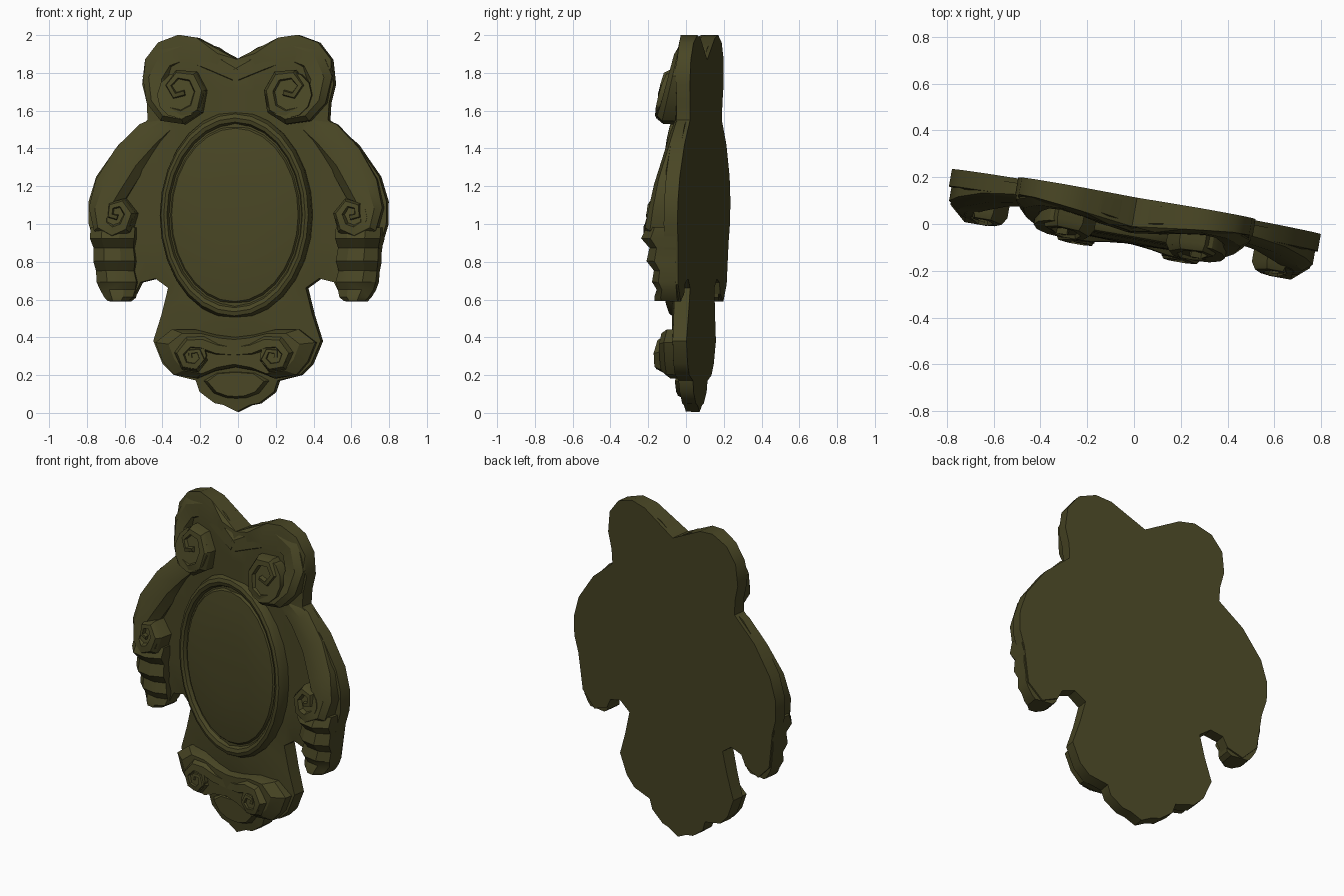
import bpy, bmesh, math
from mathutils import Matrix, Vector
from mathutils.geometry import delaunay_2d_cdt

cube = bpy.data.objects.get("Cube")
if cube:
    bpy.data.objects.remove(cube, do_unlink=True)

olive = bpy.data.materials.new("dark_olive")
olive.use_nodes = True
COLOUR = (0.066, 0.061, 0.018, 1)
olive.diffuse_color = COLOUR
olive.node_tree.nodes["Principled BSDF"].inputs["Base Color"].default_value = COLOUR

# The whole plaque is turned a little and leans back slightly
POSE = (Matrix.Translation((0.006, 0.072, 0))
        @ Matrix.Rotation(math.radians(-10), 4, 'Z')
        @ Matrix.Rotation(math.radians(-1.26), 4, 'X'))


def finish(name, bm, mirror=False, angle=30):
    bmesh.ops.recalc_face_normals(bm, faces=bm.faces)
    mesh = bpy.data.meshes.new(name)
    bm.to_mesh(mesh)
    bm.free()
    mesh.materials.append(olive)
    ob = bpy.data.objects.new(name, mesh)
    bpy.context.collection.objects.link(ob)
    ob.matrix_world = POSE
    if mirror:
        ob.modifiers.new("Mirror", 'MIRROR')
    bpy.ops.object.select_all(action='DESELECT')
    ob.select_set(True)
    bpy.context.view_layer.objects.active = ob
    bpy.ops.object.shade_smooth_by_angle(angle=math.radians(angle))


def loft(name, rings, **kw):
    """Skin a list of closed point rings; points are (x, height from back, z)."""
    bm = bmesh.new()
    rows = [[bm.verts.new((x, -t, z)) for x, t, z in ring] for ring in rings]
    n = len(rows[0])
    for a, b in zip(rows, rows[1:]):
        for i in range(n):
            j = (i + 1) % n
            bm.faces.new((a[i], a[j], b[j], b[i]))
    bm.faces.new(rows[0])
    bm.faces.new(rows[-1])
    finish(name, bm, **kw)


def band(name, path, low=0.02):
    """Bevelled moulding along (x, z, half width, height) points, mirrored."""
    rings = []
    for i, (x, z, w, t) in enumerate(path):
        a, b = path[max(i - 1, 0)], path[min(i + 1, len(path) - 1)]
        d = Vector((b[0] - a[0], b[1] - a[1])).normalized()
        section = [(-1, low), (-1, t - .04), (-.55, t), (.45, t - .004),
                   (1, t - .035), (1, low)]
        rings.append([(x - d.y * s * w, h, z + d.x * s * w) for s, h in section])
    loft(name, rings, mirror=True)


def hub(name, x, z, r, t, slope):
    """Solid core of a scroll, its face rising toward the bottom, mirrored."""
    ring = [(r * math.cos(a), r * math.sin(a))
            for a in (math.tau * i / 12 for i in range(12))]
    loft(name, [[(x + u, .02, z + v) for u, v in ring],
                [(x + u, t - slope * v, z + v) for u, v in ring]], mirror=True)


def plate(name, half, top, inset):
    """Raised plate with a bevelled front from a half outline."""
    full = half + [(-x, z) for x, z in reversed(half) if x > 0]
    cz = sum(p[1] for p in full) / len(full)

    def ring(s, t):
        return [(x * s, t, cz + (z - cz) * s) for x, z in full]
    loft(name, [ring(1, .02), ring(1, top - .04), ring(inset, top)])


# Backing body: crested outline with a gently domed front
half = [(0, 1.87), (.22, 1.985), (.32, 2), (.43, 1.96), (.5, 1.87), (.515, 1.74),
        (.49, 1.64), (.485, 1.55), (.64, 1.42), (.76, 1.25), (.8, 1.12), (.8, 1),
        (.77, .9), (.74, .68), (.65, .59), (.55, .63), (.52, .69), (.44, .71),
        (.37, .66), (.405, .52), (.45, .38), (.4, .26), (.34, .2), (.22, .17),
        (.2, .11), (.12, .05), (.07, .04), (0, .005)]
outline = [Vector(p) for p in half]
outline += [Vector((-x, z)) for x, z in reversed(half[1:-1])]
n = len(outline)
grid = [Vector((i / 10, k / 10)) for i in range(-7, 8) for k in range(1, 20)]
inner = [p for p in grid if min((p - q).length for q in outline) > .06]
pts, _, tris = delaunay_2d_cdt(outline + inner, [(i, (i + 1) % n) for i in range(n)],
                               [], 1, 1e-5)[:3]


def dome(x, z):
    rise = min(1, max(0, (z - .1) / .4))
    return .087 + .06 * max(0, 1 - abs(x) / .45) * rise


bm = bmesh.new()
vs = [bm.verts.new((p.x, -dome(p.x, p.y), p.y)) for p in pts]
for f in tris:
    bm.faces.new([vs[i] for i in f])
bmesh.ops.delete(bm, geom=[v for v in bm.verts if not v.link_faces], context='VERTS')
rim = [e for e in bm.edges if e.is_boundary]
new = bmesh.ops.extrude_edge_only(bm, edges=rim)["geom"]
for v in {v for e in rim for v in e.verts}:
    v.co.y *= .85
for v in new:
    if isinstance(v, bmesh.types.BMVert):
        v.co.y = 0
bmesh.ops.edgeloop_fill(bm, edges=[e for e in new if isinstance(e, bmesh.types.BMEdge)])
finish("backing_body", bm, angle=35)

# Oval medallion: moulded rim, groove and domed panel
profile = [(1.02, .05), (1.02, .13), (.99, .16), (.95, .167), (.91, .16), (.89, .14),
           (.87, .14), (.85, .152), (.65, .168), (.35, .178), (.08, .18)]
SEG = 28
loft("oval_medallion",
     [[(.4 * s * math.cos(a), t, 1.045 + .54 * s * math.sin(a))
       for a in (math.tau * i / SEG for i in range(SEG))] for s, t in profile])

# Crest volutes
band("crest_volute", [(0, 1.79, .06, .15), (.14, 1.86, .08, .13), (.28, 1.91, .08, .105),
                      (.39, 1.87, .08, .11), (.44, 1.77, .07, .13),
                      (.425, 1.66, .06, .165), (.37, 1.59, .055, .2),
                      (.28, 1.57, .045, .215), (.21, 1.61, .04, .215),
                      (.19, 1.7, .035, .2), (.23, 1.775, .035, .185),
                      (.31, 1.785, .03, .18), (.355, 1.73, .025, .19),
                      (.32, 1.675, .025, .205), (.265, 1.69, .02, .205)])
hub("crest_volute_core", .29, 1.68, .125, .185, .25)

# Side arms sweeping down into small scrolls
band("side_arm", [(.37, 1.53, .06, .1), (.47, 1.46, .09, .105), (.58, 1.34, .095, .12),
                  (.67, 1.19, .095, .15), (.72, 1.07, .07, .17), (.71, .99, .055, .19),
                  (.65, .955, .045, .21), (.59, .98, .04, .21), (.565, 1.05, .035, .2),
                  (.605, 1.105, .03, .19), (.66, 1.09, .025, .19), (.665, 1.04, .025, .195),
                  (.625, 1.03, .02, .2)])
hub("side_arm_core", .63, 1.03, .085, .18, .2)

# Stepped leaf drops below the scrolls
drop = [(.54, .78, .98, .18), (.54, .78, .92, .21), (.55, .765, .87, .165),
        (.54, .765, .8, .18), (.55, .755, .75, .14), (.535, .75, .69, .15),
        (.545, .735, .65, .125), (.555, .71, .61, .14), (.58, .69, .59, .14)]
loft("leaf_drop", [[(a, .01, z), (a, t * .75, z), (a + (b - a) * .3, t, z),
                    (b - (b - a) * .3, t, z), (b, t * .7, z), (b, .01, z)]
                   for a, b, z, t in drop], mirror=True)

# Lower block carrying the base volutes
plate("lower_block", [(0, .4), (.1, .41), (.22, .44), (.34, .44), (.43, .37), (.39, .27),
                      (.33, .2), (.21, .18), (.11, .22), (0, .24)], .165, .82)
band("base_volute", [(0, .325, .04, .165), (.09, .335, .045, .175), (.17, .365, .045, .19),
                     (.24, .365, .04, .195), (.285, .31, .035, .205),
                     (.26, .25, .03, .205), (.2, .24, .03, .205), (.165, .28, .025, .205),
                     (.185, .325, .02, .2), (.23, .32, .02, .2), (.23, .29, .018, .2)])
hub("base_volute_core", .22, .3, .075, .19, .1)

# Base pendant: raised shell lip
plate("pendant_lip", [(0, .23), (.12, .22), (.19, .17), (.13, .1), (.06, .075), (0, .07)],
      .11, .8)
